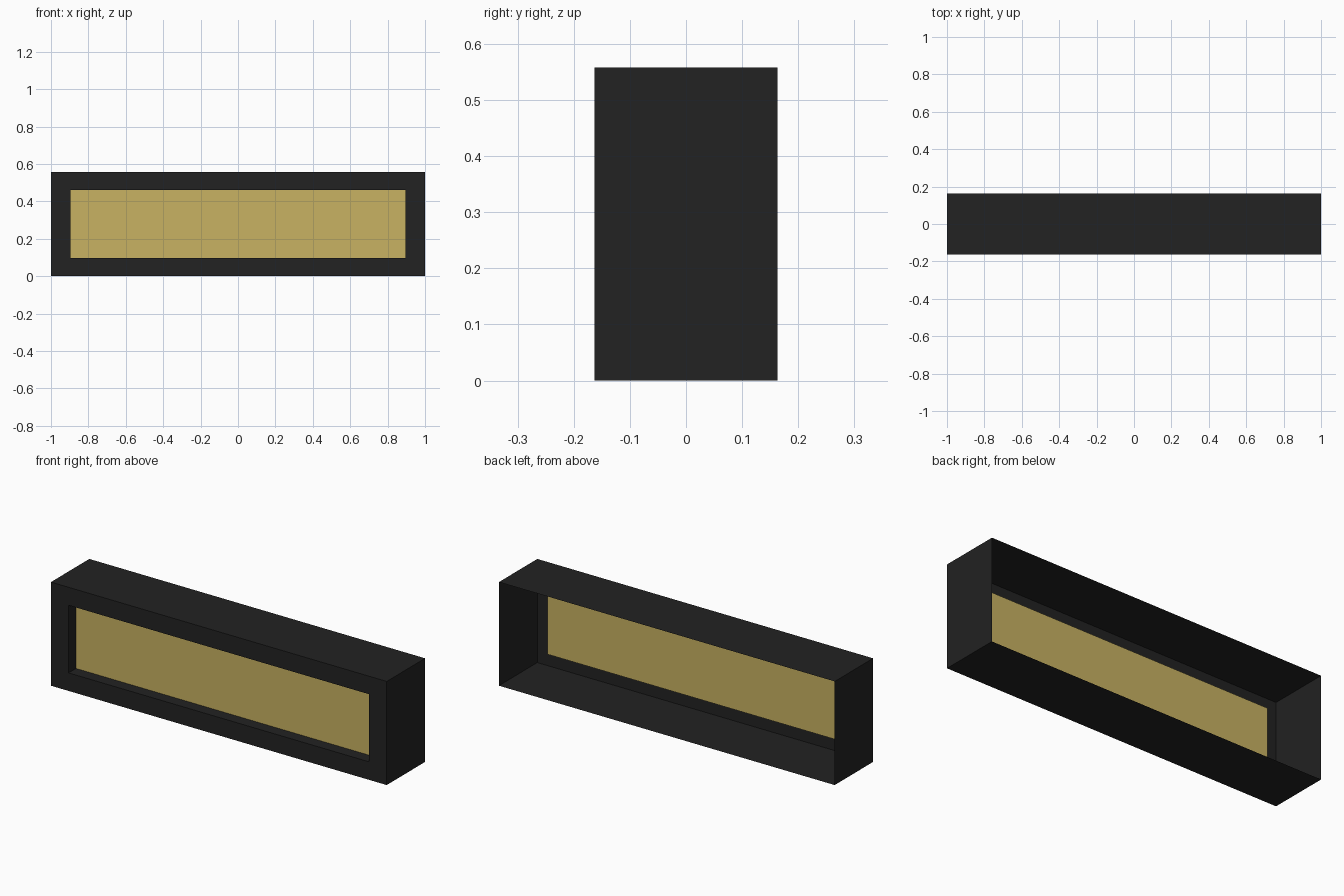
import bpy
import bmesh

if "Cube" in bpy.data.objects:
    bpy.data.objects.remove(bpy.data.objects["Cube"])

HALF_DEPTH = 0.163
HEIGHT = 0.558
PANEL_Y = -0.10


def material(name, color):
    m = bpy.data.materials.new(name)
    m.diffuse_color = (*color, 1)
    m.use_nodes = True
    m.node_tree.nodes["Principled BSDF"].inputs["Base Color"].default_value = m.diffuse_color
    return m


def rect(bm, half_width, inset_z, y):
    """Rectangle ring of four vertices, counter-clockwise seen from the front."""
    z0, z1 = inset_z, HEIGHT - inset_z
    return [bm.verts.new((x, y, z)) for x, z in
            ((-half_width, z0), (half_width, z0), (half_width, z1), (-half_width, z1))]


def finish(bm, name, mat):
    mesh = bpy.data.meshes.new(name)
    bm.to_mesh(mesh)
    bm.free()
    mesh.materials.append(mat)
    bpy.context.collection.objects.link(bpy.data.objects.new(name, mesh))


black = material("charcoal black", (0.016, 0.016, 0.016))
gold = material("muted gold", (0.578, 0.445, 0.122))

# Housing: thin open-backed shell, front border and recess walls
bm = bmesh.new()
rings = [rect(bm, 1.0, 0.0, HALF_DEPTH),
         rect(bm, 1.0, 0.0, -HALF_DEPTH),
         rect(bm, 0.895, 0.097, -HALF_DEPTH),
         rect(bm, 0.895, 0.097, PANEL_Y)]
for a, b in zip(rings, rings[1:]):
    for i in range(4):
        j = (i + 1) % 4
        bm.faces.new((a[i], a[j], b[j], b[i]))
finish(bm, "housing", black)

# Gold panel closing the recess
bm = bmesh.new()
bm.faces.new(rect(bm, 0.895, 0.097, PANEL_Y))
finish(bm, "recessed_panel", gold)
